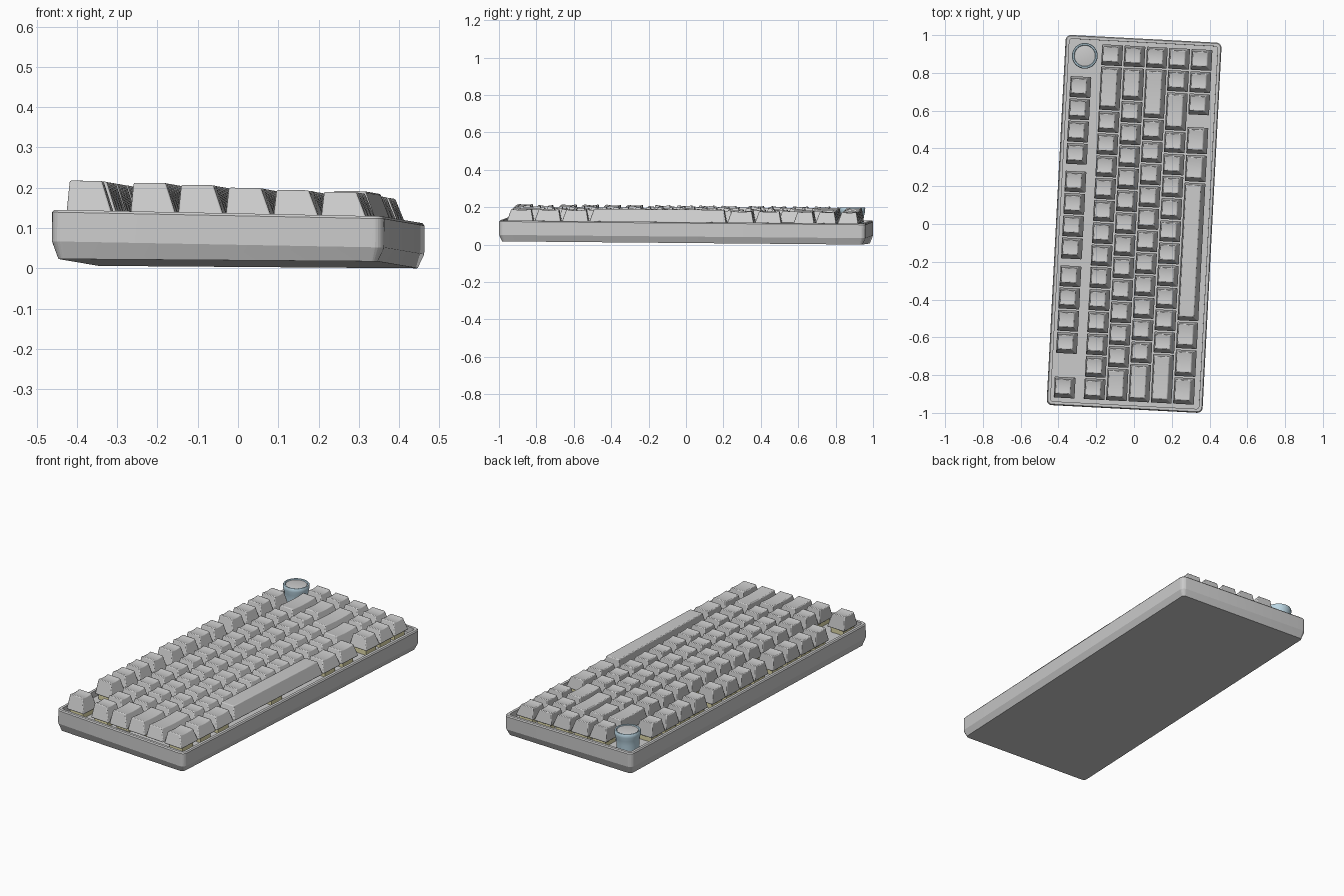
import bpy, bmesh, math
from mathutils import Matrix

if "Cube" in bpy.data.objects:
    bpy.data.objects.remove(bpy.data.objects["Cube"])

# Overall pose: slight turn about z and slight tilt
POSE = (Matrix.Translation((0, 0, 0.0116)) @ Matrix.Rotation(0.008, 4, 'Y')
        @ Matrix.Rotation(-0.0085, 4, 'X') @ Matrix.Rotation(math.radians(-3), 4, 'Z'))
HX, HY = 0.413, 0.981          # half width and half length of the case
P = 0.118                      # key pitch


def rim_z(x):
    return 0.117 - 0.0123 * x


def material(name, rgb):
    m = bpy.data.materials.new(name)
    m.diffuse_color = (*rgb, 1)
    m.use_nodes = True
    m.node_tree.nodes["Principled BSDF"].inputs["Base Color"].default_value = m.diffuse_color
    return m


def finish(bm, name, mat=None, bevel=0, angle=35):
    bmesh.ops.recalc_face_normals(bm, faces=bm.faces)
    me = bpy.data.meshes.new(name)
    bm.to_mesh(me)
    bm.free()
    ob = bpy.data.objects.new(name, me)
    bpy.context.collection.objects.link(ob)
    ob.matrix_world = POSE
    if mat:
        me.materials.append(mat)
    if bevel:
        b = ob.modifiers.new("bevel", 'BEVEL')
        b.width, b.segments = bevel, 2
        b.limit_method, b.angle_limit = 'ANGLE', math.radians(35)
    bpy.ops.object.select_all(action='DESELECT')
    bpy.context.view_layer.objects.active = ob
    ob.select_set(True)
    bpy.ops.object.shade_smooth_by_angle(angle=math.radians(angle))
    return ob


def loft(bm, loops):
    rings = [[bm.verts.new(p) for p in loop] for loop in loops]
    for a, b in zip(rings, rings[1:]):
        n = len(a)
        for i in range(n):
            bm.faces.new((a[i], a[(i + 1) % n], b[(i + 1) % n], b[i]))
    bm.faces.new(rings[0][::-1])
    bm.faces.new(rings[-1])


def rounded_rect(inset, zfun, r=0.028, seg=6):
    hx, hy = HX - inset, HY - inset
    r = max(r - inset * 0.7, 0.008)
    pts = []
    for q, (sx, sy) in enumerate(((1, 1), (-1, 1), (-1, -1), (1, -1))):
        for i in range(seg + 1):
            a = math.pi / 2 * (q + i / seg)
            x = sx * (hx - r) + r * math.cos(a)
            y = sy * (hy - r) + r * math.sin(a)
            pts.append((x, y, zfun(x)))
    return pts


# Case: chamfered base, wall, rim and recessed plate
bm = bmesh.new()
loft(bm, [rounded_rect(0.016, lambda x: 0),
          rounded_rect(0, lambda x: 0.039 - 0.011 * x),
          rounded_rect(0, lambda x: rim_z(x) - 0.006),
          rounded_rect(0.005, rim_z),
          rounded_rect(0.02, rim_z),
          rounded_rect(0.02, lambda x: rim_z(x) - 0.035)])
finish(bm, "case", angle=12)


def add_key(bm, x, y, width, top, dip):
    """Tapered keycap with a shallow cylindrical dish along its width."""
    hx, hy, n = 0.056, width * P / 2 - 0.003, 8
    z0 = rim_z(x) - 0.004
    x0, x1 = x - hx + 0.006, x + hx - 0.026
    ya, yb = y - hy + 0.022, y + hy - 0.013
    base = [bm.verts.new((x + sx * hx, y + sy * hy, z0))
            for sx, sy in ((-1, -1), (-1, 1), (1, 1), (1, -1))]
    back, front = [], []
    for i in range(n + 1):
        t = 2 * i / n - 1
        z = top - dip * (1 - t * t)
        yy = ya + (yb - ya) * i / n
        back.append(bm.verts.new((x0, yy, z)))
        front.append(bm.verts.new((x1, yy, z)))
    for i in range(n):
        bm.faces.new((back[i], front[i], front[i + 1], back[i + 1]))
    bm.faces.new(base)
    bm.faces.new([base[0], base[1]] + back[::-1])
    bm.faces.new([base[2], base[3]] + front)
    bm.faces.new((base[3], base[0], back[0], front[0]))
    bm.faces.new((base[1], base[2], front[-1], back[-1]))


# Key rows: negative numbers are gaps, all in key units
F4 = [1] * 4
ROWS = [
    ("function_keys", -0.322, 0.196, [1, -1] + F4 + [-.25] + F4 + [-.25] + F4),
    ("number_keys", -0.163, 0.192, [1] * 13 + [2, 1]),
    ("upper_letter_keys", -0.0445, 0.187, [1.5] + [1] * 12 + [1.5, 1]),
    ("home_letter_keys", 0.074, 0.181, [1.75] + [1] * 11 + [2.25, 1]),
    ("lower_letter_keys", 0.1925, 0.176, [2.25] + [1] * 10 + [1.75, 1, 1]),
    ("bottom_keys", 0.311, 0.173, [1.25] * 3 + [6.25, 1.25, 1.25, -.5, 1, 1, 1]),
]
switches = bmesh.new()
for name, x, top, widths in ROWS:
    bm = bmesh.new()
    u = 0
    for w in widths:
        if w > 0:
            y = (u + w / 2 - 8) * P
            long_bar = w > 4
            add_key(bm, x, y, w, top + (0.005 if long_bar else 0), 0 if long_bar else 0.005)
            # Switch body below each keycap
            z = rim_z(x) - 0.02
            bmesh.ops.create_cube(switches, size=1, matrix=Matrix.Translation((x, y, z))
                                  @ Matrix.Diagonal((0.084, 0.084, 0.034, 1)))
        u += abs(w)
    finish(bm, name, bevel=0.004)
finish(switches, "switches", material("switch_yellow", (0.75, 0.7, 0.4)))


# Rotary knob: coloured ring with a grey disc set in its top
def knob_part(name, profile, mat=None):
    bm = bmesh.new()
    loft(bm, [[(-0.308 + r * math.cos(a), 0.874 + r * math.sin(a), z)
               for a in (2 * math.pi * i / 48 for i in range(48))] for r, z in profile])
    finish(bm, name, mat)


knob_part("knob", [(0.058, 0.083), (0.059, 0.125), (0.062, 0.15), (0.068, 0.172), (0.068, 0.187),
                   (0.065, 0.192), (0.058, 0.192), (0.055, 0.186)],
          material("knob_blue", (0.5, 0.68, 0.78)))
knob_part("knob_disc", [(0.054, 0.18), (0.054, 0.188), (0.05, 0.189)])
